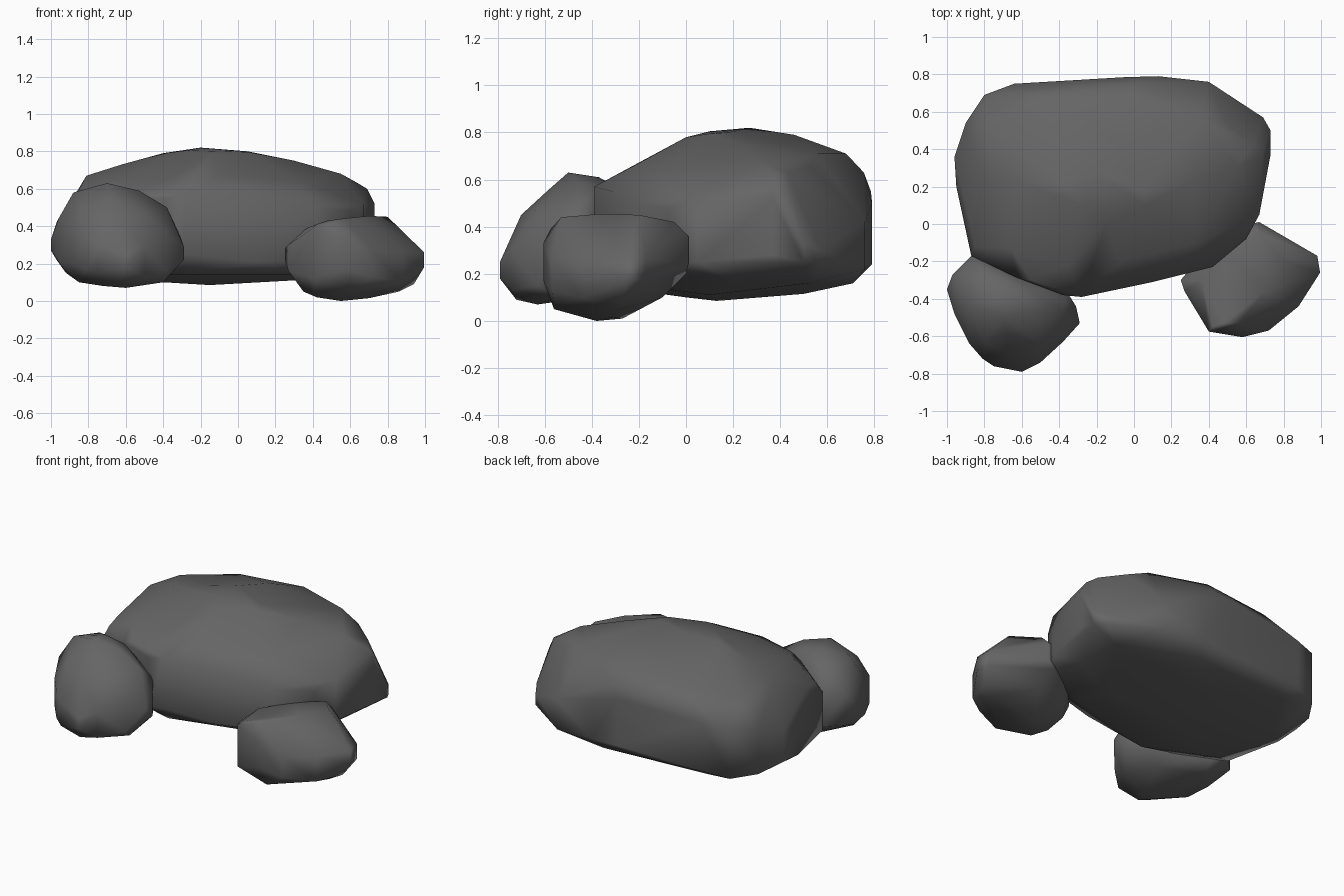
import bpy, bmesh
from math import radians

# Dark stone colour shared by all three boulders
stone = bpy.data.materials.new("dark_stone")
stone.diffuse_color = (0.13, 0.13, 0.13, 1)


def boulder(name, girth, crown, base, angle=75):
    """Convex stone: girth = (x, y, low z, high z) columns, crown/base = loose points."""
    bm = bmesh.new()
    for x, y, lo, hi in girth:
        bm.verts.new((x, y, lo))
        bm.verts.new((x, y, hi))
    for p in crown + base:
        bm.verts.new(p)
    bmesh.ops.convex_hull(bm, input=bm.verts[:])
    junk = [v for v in bm.verts if not v.link_faces]
    bmesh.ops.delete(bm, geom=junk, context='VERTS')
    bmesh.ops.recalc_face_normals(bm, faces=bm.faces[:])
    mesh = bpy.data.meshes.new(name)
    bm.to_mesh(mesh)
    bm.free()
    mesh.materials.append(stone)
    ob = bpy.data.objects.new(name, mesh)
    bpy.context.collection.objects.link(ob)
    bpy.ops.object.select_all(action='DESELECT')
    ob.select_set(True)
    bpy.context.view_layer.objects.active = ob
    bpy.ops.object.shade_smooth_by_angle(angle=radians(angle))
    # broad facets dominate the shading
    mod = ob.modifiers.new("facets", 'WEIGHTED_NORMAL')
    mod.keep_sharp = True
    return ob


# Large flat stone at the back
boulder(
    "large_boulder",
    [(-0.96, 0.36, 0.22, 0.42), (-0.95, 0.2, 0.2, 0.42), (-0.87, -0.17, 0.2, 0.45),
     (-0.62, -0.29, 0.2, 0.55), (-0.38, -0.38, 0.23, 0.55), (-0.28, -0.39, 0.25, 0.57),
     (0.1, -0.31, 0.21, 0.55), (0.42, -0.23, 0.22, 0.5), (0.6, -0.08, 0.24, 0.48),
     (0.67, 0.05, 0.25, 0.52), (0.73, 0.37, 0.28, 0.52), (0.73, 0.5, 0.25, 0.34),
     (0.69, 0.57, 0.23, 0.3), (0.4, 0.76, 0.22, 0.42), (0.13, 0.79, 0.24, 0.5),
     (-0.05, 0.785, 0.24, 0.55), (-0.64, 0.75, 0.22, 0.53), (-0.8, 0.69, 0.19, 0.53),
     (-0.9, 0.54, 0.19, 0.48)],
    [(-0.2, 0.27, 0.82), (-0.4, 0.22, 0.79), (-0.62, 0.22, 0.73), (-0.81, 0.25, 0.67),
     (0.05, 0.18, 0.8), (0.3, 0.22, 0.75), (0.55, 0.3, 0.68), (0.69, 0.38, 0.6),
     (-0.15, 0.0, 0.78), (-0.35, -0.22, 0.66), (-0.08, -0.2, 0.67), (-0.1, 0.46, 0.79),
     (0.0, 0.68, 0.71), (0.0, 0.755, 0.63), (0.06, 0.1, 0.795), (-0.27, 0.1, 0.805),
     (-0.45, 0.66, 0.68), (0.36, 0.56, 0.71), (0.64, 0.43, 0.63), (0.5, 0.53, 0.66),
     (0.32, -0.1, 0.64), (-0.66, -0.13, 0.65), (-0.55, -0.3, 0.58), (-0.85, -0.12, 0.53),
     (-0.88, 0.02, 0.54), (-0.78, 0.52, 0.64)],
    [(-0.15, 0.13, 0.085), (-0.4, 0.0, 0.1), (0.3, 0.1, 0.11), (-0.1, 0.5, 0.115),
     (0.1, 0.71, 0.16), (-0.6, 0.65, 0.155), (-0.82, 0.3, 0.15), (-0.72, -0.1, 0.14),
     (-0.3, -0.29, 0.14), (0.35, -0.12, 0.14), (0.58, 0.2, 0.17), (0.57, 0.52, 0.16)])

# Rounded stone at the front left
boulder(
    "left_boulder",
    [(-1.0, -0.35, 0.27, 0.33), (-0.97, -0.27, 0.22, 0.42), (-0.87, -0.17, 0.22, 0.42),
     (-0.78, -0.18, 0.22, 0.45), (-0.36, -0.36, 0.25, 0.42), (-0.31, -0.44, 0.21, 0.35),
     (-0.29, -0.53, 0.22, 0.29), (-0.38, -0.63, 0.15, 0.36), (-0.5, -0.74, 0.13, 0.3),
     (-0.6, -0.79, 0.18, 0.25), (-0.75, -0.76, 0.15, 0.3), (-0.81, -0.72, 0.17, 0.34),
     (-0.88, -0.64, 0.2, 0.38), (-0.96, -0.48, 0.21, 0.44)],
    [(-0.7, -0.5, 0.63), (-0.53, -0.46, 0.59), (-0.38, -0.46, 0.5), (-0.88, -0.44, 0.58),
     (-0.7, -0.37, 0.61), (-0.68, -0.58, 0.56), (-0.66, -0.7, 0.45), (-0.82, -0.26, 0.55),
     (-0.5, -0.64, 0.47), (-0.8, -0.63, 0.49), (-0.58, -0.34, 0.57)],
    [(-0.6, -0.63, 0.07), (-0.72, -0.6, 0.08), (-0.85, -0.52, 0.1), (-0.4, -0.55, 0.1),
     (-0.92, -0.42, 0.15), (-0.64, -0.72, 0.09), (-0.78, -0.28, 0.12), (-0.5, -0.37, 0.11)])

# Angular stone at the front right
boulder(
    "right_boulder",
    [(0.25, -0.3, 0.22, 0.28), (0.27, -0.36, 0.16, 0.3), (0.4, -0.575, 0.12, 0.39),
     (0.58, -0.605, 0.17, 0.33), (0.72, -0.57, 0.13, 0.27), (0.88, -0.44, 0.1, 0.26),
     (0.995, -0.26, 0.18, 0.26), (0.98, -0.17, 0.17, 0.27), (0.67, 0.01, 0.24, 0.36),
     (0.62, 0.0, 0.2, 0.36), (0.4, -0.12, 0.18, 0.33)],
    [(0.7, -0.36, 0.455), (0.8, -0.2, 0.45), (0.67, -0.05, 0.42), (0.48, -0.53, 0.43),
     (0.42, -0.55, 0.41), (0.56, -0.53, 0.44), (0.36, -0.3, 0.385), (0.5, -0.14, 0.4)],
    [(0.55, -0.38, 0.0), (0.54, -0.27, 0.01), (0.7, -0.32, 0.015), (0.42, -0.45, 0.02),
     (0.35, -0.38, 0.05), (0.86, -0.28, 0.05), (0.94, -0.26, 0.09), (0.6, -0.56, 0.05),
     (0.66, -0.1, 0.1), (0.42, -0.2, 0.08), (0.3, -0.3, 0.12)])
